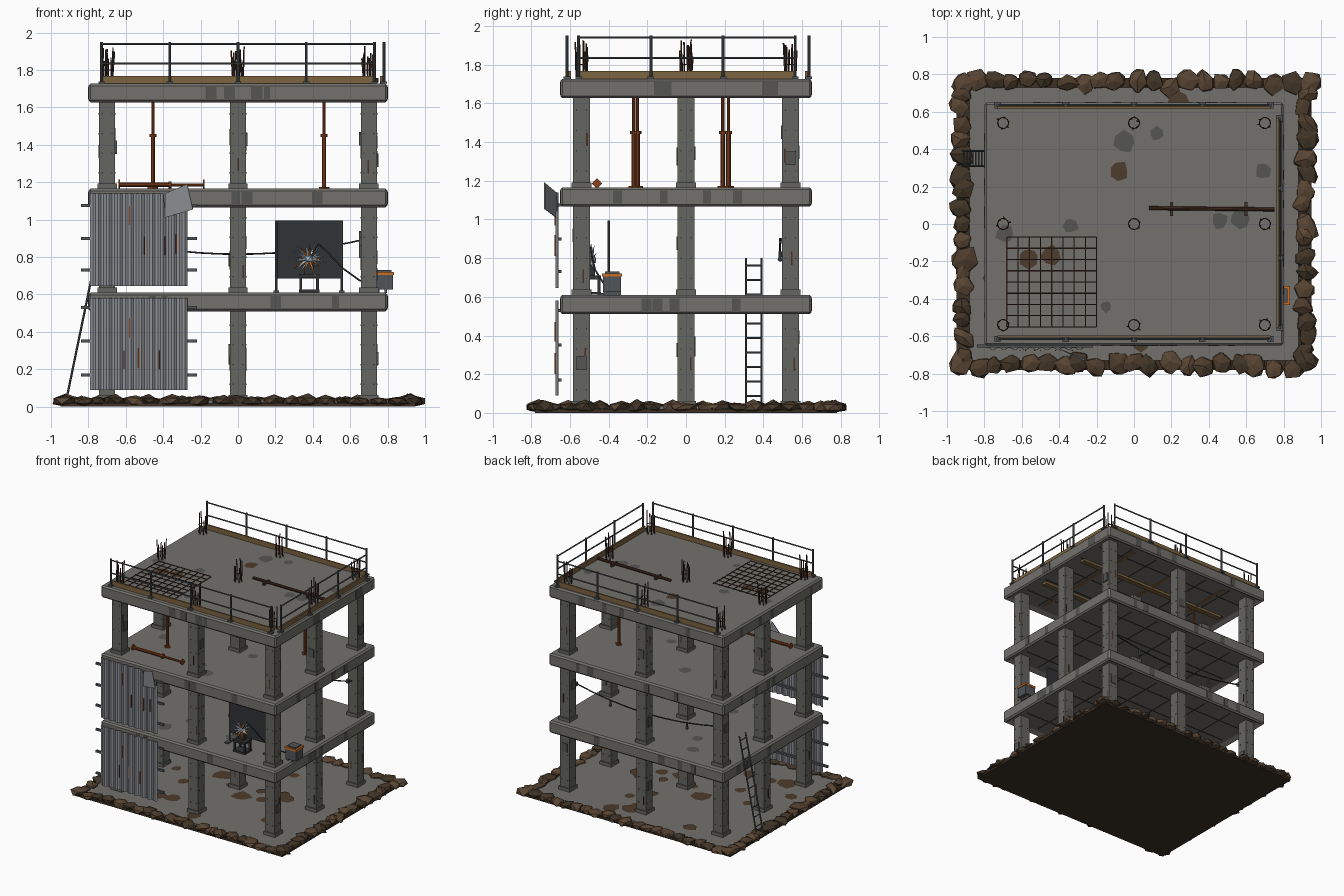
import bpy, bmesh, math, random
from mathutils import Vector, Matrix

if "Cube" in bpy.data.objects:
    bpy.data.objects.remove(bpy.data.objects["Cube"])
random.seed(7)
R = random.uniform

def mat(name, r, g, b):
    m = bpy.data.materials.new(name)
    m.diffuse_color = (r, g, b, 1)
    m.use_nodes = True
    m.node_tree.nodes["Principled BSDF"].inputs["Base Color"].default_value = m.diffuse_color
    return m

CONC = mat("concrete", .17, .165, .15)
COLM = mat("column_concrete", .13, .128, .115)
STAIN = mat("stain", .09, .09, .085)
DARK = mat("dark_steel", .03, .032, .035)
STEEL = mat("steel", .08, .09, .1)
SHEET = mat("sheet_metal", .27, .28, .3)
RUST = mat("rust", .25, .055, .012)
BAR = mat("rebar_rust", .07, .03, .018)
WOOD = mat("wood", .2, .125, .05)
DIRT = mat("dirt", .045, .03, .018)
ROCKS = [mat("rock_%d" % i, *c) for i, c in enumerate([(.075, .045, .025), (.1, .06, .033), (.055, .036, .02)])]
ORANGE = mat("orange", .6, .16, .02)
SPARK = mat("spark_blue", .35, .5, .65)

def part(name, material, bm):
    bmesh.ops.recalc_face_normals(bm, faces=bm.faces)
    me = bpy.data.meshes.new(name)
    bm.to_mesh(me)
    bm.free()
    me.materials.append(material)
    ob = bpy.data.objects.new(name, me)
    bpy.context.collection.objects.link(ob)
    return ob

def box(bm, x0, x1, y0, y1, z0, z1):
    m = Matrix.Translation(((x0 + x1) / 2, (y0 + y1) / 2, (z0 + z1) / 2)) @ Matrix.Diagonal((x1 - x0, y1 - y0, z1 - z0, 1))
    return bmesh.ops.create_cube(bm, size=1, matrix=m)["verts"]

def cbox(bm, x, y, z, sx, sy, sz):
    return box(bm, x - sx / 2, x + sx / 2, y - sy / 2, y + sy / 2, z - sz / 2, z + sz / 2)

def rod(bm, p, q, r, n=8, r2=None):
    p, q = Vector(p), Vector(q)
    m = Matrix.Translation((p + q) / 2) @ (q - p).to_track_quat('Z', 'Y').to_matrix().to_4x4()
    bmesh.ops.create_cone(bm, cap_ends=True, segments=n, radius1=r, radius2=r if r2 is None else r2,
                          depth=(q - p).length, matrix=m)

def patch(bm, x, y, z, r):
    a0 = R(0, 6)
    bm.faces.new([bm.verts.new((x + r * R(.7, 1.1) * math.cos(a0 + i * math.tau / 7),
                                y + r * R(.7, 1.1) * math.sin(a0 + i * math.tau / 7), z)) for i in range(7)])

def cable(name, pts, r, material):
    cu = bpy.data.curves.new(name, 'CURVE')
    cu.dimensions = '3D'
    cu.bevel_depth, cu.bevel_resolution = r, 1
    sp = cu.splines.new('POLY')
    sp.points.add(len(pts) - 1)
    for s, p in zip(sp.points, pts):
        s.co = (*p, 1)
    cu.materials.append(material)
    bpy.context.collection.objects.link(bpy.data.objects.new(name, cu))

# ground: dirt base, concrete pad, dirt patches
bm = bmesh.new(); box(bm, -.95, .95, -.78, .78, 0, .02); part("dirt_base", DIRT, bm)
bm = bmesh.new(); box(bm, -.88, .88, -.73, .73, .015, .035); part("ground_pad", CONC, bm)
bm = bmesh.new()
for i in range(22):
    patch(bm, R(-.8, .8), R(-.65, .65), .037 + i * .0002, R(.04, .09))
part("ground_dirt_patches", ROCKS[0], bm)

# rubble border
rock_bms = [bmesh.new() for _ in ROCKS]
spots = [(-.93 + i * .093, s * .755) for i in range(21) for s in (-1, 1)]
spots += [(s * .92, -.7 + i * .088) for i in range(17) for s in (-1, 1)]
for x, y in spots:
    b = random.choice(rock_bms)
    vs = bmesh.ops.create_icosphere(b, subdivisions=1, radius=1)["verts"]
    sx, sy, sz = R(.05, .08), R(.05, .08), R(.025, .038)
    rot = Matrix.Rotation(R(0, 6), 3, 'Z')
    cx, cy = x + R(-.02, .02), y + R(-.02, .02)
    for v in vs:
        c = rot @ Vector((v.co.x * sx, v.co.y * sy, v.co.z * sz)) * R(.75, 1.15)
        v.co = (max(-1, min(1, cx + c.x)), max(-.83, min(.83, cy + c.y)), max(.002, c.z + .03))
for i, b in enumerate(rock_bms):
    part("rubble_%d" % i, ROCKS[i], b)

# floor slabs: chamfered, with a shallow recess underneath
TOPS = (.61, 1.166, 1.727)
for i, t in enumerate(TOPS):
    bm = bmesh.new()
    box(bm, -.8, .8, -.65, .65, t - .1, t)
    bm.faces.ensure_lookup_table()
    low = min(bm.faces, key=lambda f: f.calc_center_median().z)
    bmesh.ops.bevel(bm, geom=[e for e in bm.edges], offset=.012, segments=1, affect='EDGES')
    low = min(bm.faces, key=lambda f: f.calc_center_median().z)
    bmesh.ops.inset_region(bm, faces=[low], thickness=.05)
    for v in low.verts:
        v.co.z += .02
    part("floor_slab_%d" % (i + 1), CONC, bm)

# formwork seams on ceilings, and timber below the roof
bm = bmesh.new()
for t in TOPS:
    for k in range(-2, 3):
        cbox(bm, k * .25, 0, t - .081, .006, 1.15, .004)
        cbox(bm, 0, k * .22, t - .081, 1.45, .006, .004)
part("ceiling_seams", DARK, bm)
bm = bmesh.new()
for y in (-.26, .205):
    cbox(bm, 0, y, 1.637, 1.4, .045, .02)
for x in (-.455, 0, .46):
    cbox(bm, x, 0, 1.645, .03, 1.1, .006)
part("formwork_beams", WOOD, bm)

# columns with kickers, tie holes, repairs and rust streaks
cols, holes, repairs, streaks = (bmesh.new() for _ in range(4))
LEVELS = ((.03, .54), (.605, 1.1), (1.16, 1.66))
for x in (-.7, 0, .7):
    for y in (-.54, 0, .54):
        for z0, z1 in LEVELS:
            cbox(cols, x, y, (z0 + z1) / 2, .086, .086, z1 - z0)
            cbox(cols, x, y, z0 + .016, .104, .104, .032)
            for k in range(4):
                z = z0 + .09 + k * .105
                for s in (-.026, .026):
                    rod(holes, (x + s, y - .045, z), (x + s, y + .045, z), .004, 6)
                    rod(holes, (x - .045, y + s, z), (x + .045, y + s, z), .004, 6)
            s = random.choice((-1, 1))
            zz = z0 + R(.15, .38)
            if random.random() < .5:
                cbox(repairs, x + s * .045, y, zz, .014, .05, .07)
            else:
                cbox(repairs, x, y + s * .044, zz, .05, .008, .07)
            cbox(streaks, x + R(-.03, .03), y + random.choice((-.0435, .0435)), z0 + R(.1, .2), .008, .003, .07)
            cbox(streaks, x + random.choice((-.0435, .0435)), y + R(-.03, .03), z0 + R(.1, .3), .003, .008, .07)
part("columns", COLM, cols); part("tie_holes", DARK, holes)
part("column_repairs", STAIN, repairs); part("column_rust_streaks", BAR, streaks)

# stains on slab edges and floors
bm = bmesh.new()
for t in TOPS:
    for k in range(4):
        for s in (-1, 1):
            cbox(bm, R(-.6, .7), s * .65, t - .05, R(.03, .06), .003, .065)
            cbox(bm, s * .8, R(-.5, .5), t - .05, .003, R(.03, .06), .065)
for x, y, r in ((-.05, .44, .06), (.12, .48, .04), (.69, .28, .05), (.46, .02, .05), (.57, .03, .06),
                (-.34, -.01, .045), (-.69, -.05, .055), (-.15, -.44, .035)):
    patch(bm, x, y, 1.729, r)
for t in TOPS[:2]:
    for k in range(6):
        patch(bm, R(-.65, .65), R(-.5, .5), t + .002, R(.04, .07))
part("concrete_stains", STAIN, bm)
bm = bmesh.new()
for x, y in ((-.08, .28), (-.56, -.18), (-.44, -.17)):
    patch(bm, x, y, 1.73, .06)
part("roof_dirt_patches", ROCKS[0], bm)

# roof railings and toe boards
rails, boards = bmesh.new(), bmesh.new()
runs = [((-.73, -.615), (.73, -.615)), ((-.73, .635), (.73, .635)), ((.78, -.555), (.78, .565))]
for (ax, ay), (bx, by) in runs:
    n = 4 if ay == by else 3
    for z in (1.834, 1.94):
        rod(rails, (ax, ay, z), (bx, by, z), .0055)
    for k in range(n + 1):
        x, y = ax + (bx - ax) * k / n, ay + (by - ay) * k / n
        rod(rails, (x, y, 1.72), (x, y, 1.95), .0075)
        cbox(rails, x, y, 1.733, .034, .034, .012)
    ins = Vector((-.014 if ax > .7 else 0, -.014 if ay == by > 0 else .014 if ay == by else 0))
    cbox(boards, (ax + bx) / 2 + ins.x, (ay + by) / 2 + ins.y, 1.747, max(bx - ax, .012), max(by - ay, .012), .04)
part("roof_railings", STEEL, rails); part("toe_boards", WOOD, boards)

# rebar starters above each column
bm = bmesh.new()
for x in (-.7, 0, .7):
    for y in (-.54, 0, .54):
        for k in range(6):
            a = k * math.tau / 6 + .3
            c, s = math.cos(a) * .028, math.sin(a) * .028
            rod(bm, (x + c, y + s, 1.72), (x + c * R(.8, 1.4) + R(-.01, .01), y + s * R(.8, 1.4), R(1.84, 1.93)), .004, 6)
        ring = [(x + .03 * math.cos(i * math.tau / 10), y + .03 * math.sin(i * math.tau / 10), 1.8) for i in range(10)]
        for i in range(10):
            rod(bm, ring[i - 1], ring[i], .003, 5)
# reinforcement mesh
for k in range(9):
    o = k * .06
    rod(bm, (-.68 + o, -.55, 1.734), (-.68 + o, -.07, 1.734), .0035, 6)
    rod(bm, (-.68, -.55 + o, 1.74), (-.2, -.55 + o, 1.74), .0035, 6)
part("rebar", BAR, bm)

# adjustable props: four standing, two lying
def prop(bm, p, q):
    p, q = Vector(p), Vector(q)
    d = (q - p).normalized()
    m = p.lerp(q, .6)
    rod(bm, p, m, .012, 10); rod(bm, m, q, .008, 10)
    rod(bm, m - d * .008, m + d * .008, .019, 10)
    rod(bm, p, p + d * .008, .028, 4); rod(bm, q - d * .008, q, .028, 4)

bm = bmesh.new()
for x, y in ((-.455, -.27), (.46, -.25), (-.455, .19), (.46, .22)):
    prop(bm, (x, y, 1.166), (x, y, 1.64))
prop(bm, (-.64, -.46, 1.186), (-.18, -.46, 1.186))
part("props", RUST, bm)
bm = bmesh.new()
rod(bm, (.08, .085, 1.745), (.75, .078, 1.745), .011, 10)
for x in (.2, .6):
    cbox(bm, x, .08, 1.738, .016, .075, .02)
part("roof_loose_pipe", BAR, bm)

# corrugated sheets, their rails, rust and bent flap
def sheet(name, z0, z1, cut):
    bm = bmesh.new()
    prev = None
    for k in range(37):
        x = -.79 + .52 * k / 36
        y = -.668 + (.006 if k % 4 in (0, 1) else -.006)
        top = z1 - (.13 - (x + .39) * .3 if cut and x > -.39 else 0)
        cur = [bm.verts.new((x, y, z0)), bm.verts.new((x, y, top))]
        if prev:
            bm.faces.new((prev[0], cur[0], cur[1], prev[1]))
        prev = cur
    part(name, SHEET, bm).modifiers.new("thickness", 'SOLIDIFY').thickness = .004

sheet("upper_sheet", .645, 1.14, True)
sheet("lower_sheet", .09, .58, False)
bm = bmesh.new()
bm.faces.new([bm.verts.new(c) for c in ((-.39, -.67, 1.14), (-.27, -.73, 1.19), (-.24, -.73, 1.055), (-.39, -.67, 1.01))])
part("bent_flap", SHEET, bm).modifiers.new("thickness", 'SOLIDIFY').thickness = .004
bm = bmesh.new()
for z in (1.075, .9, .73, .53, .35, .17):
    cbox(bm, -.53, -.652, z, .62, .018, .016)
part("sheet_rails", STEEL, bm)
bm = bmesh.new()
for x, z in ((-.61, .25), (-.58, .42), (-.53, .26), (-.42, .25), (-.5, .86), (-.39, .86), (-.33, .87), (-.58, 1.02)):
    cbox(bm, x, -.676, z, .007, .006, .1)
part("sheet_rust_streaks", RUST, bm)

# ladder leaning on the left side
bm = bmesh.new()
A, B = Vector((-.915, 0, .05)), Vector((-.76, 0, .8))
for y in (.31, .39):
    rod(bm, A + Vector((0, y, 0)), B + Vector((0, y, 0)), .006)
for k in range(10):
    p = A.lerp(B, (k + .5) / 10)
    rod(bm, p + Vector((0, .31, 0)), p + Vector((0, .39, 0)), .0045, 6)
part("ladder", STEEL, bm)

# welding screen, work stand and spark burst
bm = bmesh.new(); box(bm, .21, .55, -.403, -.397, .685, .985); part("screen_panel", DARK, bm)
bm = bmesh.new()
for x in (.205, .555):
    rod(bm, (x, -.4, .61), (x, -.4, .995), .006)
    cbox(bm, x, -.4, .615, .03, .09, .012)
rod(bm, (.2, -.4, .99), (.56, -.4, .99), .006)
part("screen_frame", STEEL, bm)
bm = bmesh.new()
for x in (.335, .425):
    for y in (-.52, -.45):
        cbox(bm, x, y, .655, .014, .014, .09)
cbox(bm, .38, -.485, .7, .11, .09, .02); cbox(bm, .38, -.485, .618, .11, .09, .014)
cbox(bm, .38, -.485, .735, .05, .03, .06)
part("work_stand", DARK, bm)
blue, hot = bmesh.new(), bmesh.new()
C = Vector((.38, -.49, .79))
for k in range(26):
    a = k * math.tau / 26 + R(-.1, .1)
    d = Vector((math.cos(a), R(-.5, .4), math.sin(a))) * R(.07, .11)
    rod(hot if k % 3 == 0 else blue, C, C + d, .011, 4, 0)
bmesh.ops.create_icosphere(blue, subdivisions=1, radius=.028, matrix=Matrix.Translation(C))
part("spark_burst", SPARK, blue); part("hot_sparks", ORANGE, hot)

# welding machine and cables
bm = bmesh.new(); box(bm, .735, .83, -.43, -.335, .625, .705); box(bm, .745, .82, -.42, -.345, .72, .73)
for x in (.75, .79):
    cbox(bm, x, -.382, .617, .015, .09, .018)
part("welder_box", STEEL, bm)
bm = bmesh.new(); box(bm, .73, .835, -.433, -.332, .704, .72); part("welder_top_band", ORANGE, bm)
cable("welding_cable", [(.39, -.5, .8), (.43, -.5, .87), (.48, -.49, .825), (.56, -.47, .74), (.65, -.43, .675), (.74, -.4, .655)], .005, DARK)
cable("light_cable", [(x / 10, .487, .815 + .085 * (x / 7) ** 2) for x in range(-7, 8)], .005, DARK)
bm = bmesh.new()
for x in (-.35, .35):
    rod(bm, (x, .487, .835), (x, .487, .805), .008)
    bmesh.ops.create_icosphere(bm, subdivisions=2, radius=.013, matrix=Matrix.Translation((x, .487, .795)))
for x in (-.66, .66):
    cbox(bm, x, .49, .89, .02, .02, .03)
part("hanging_bulbs", STEEL, bm)
